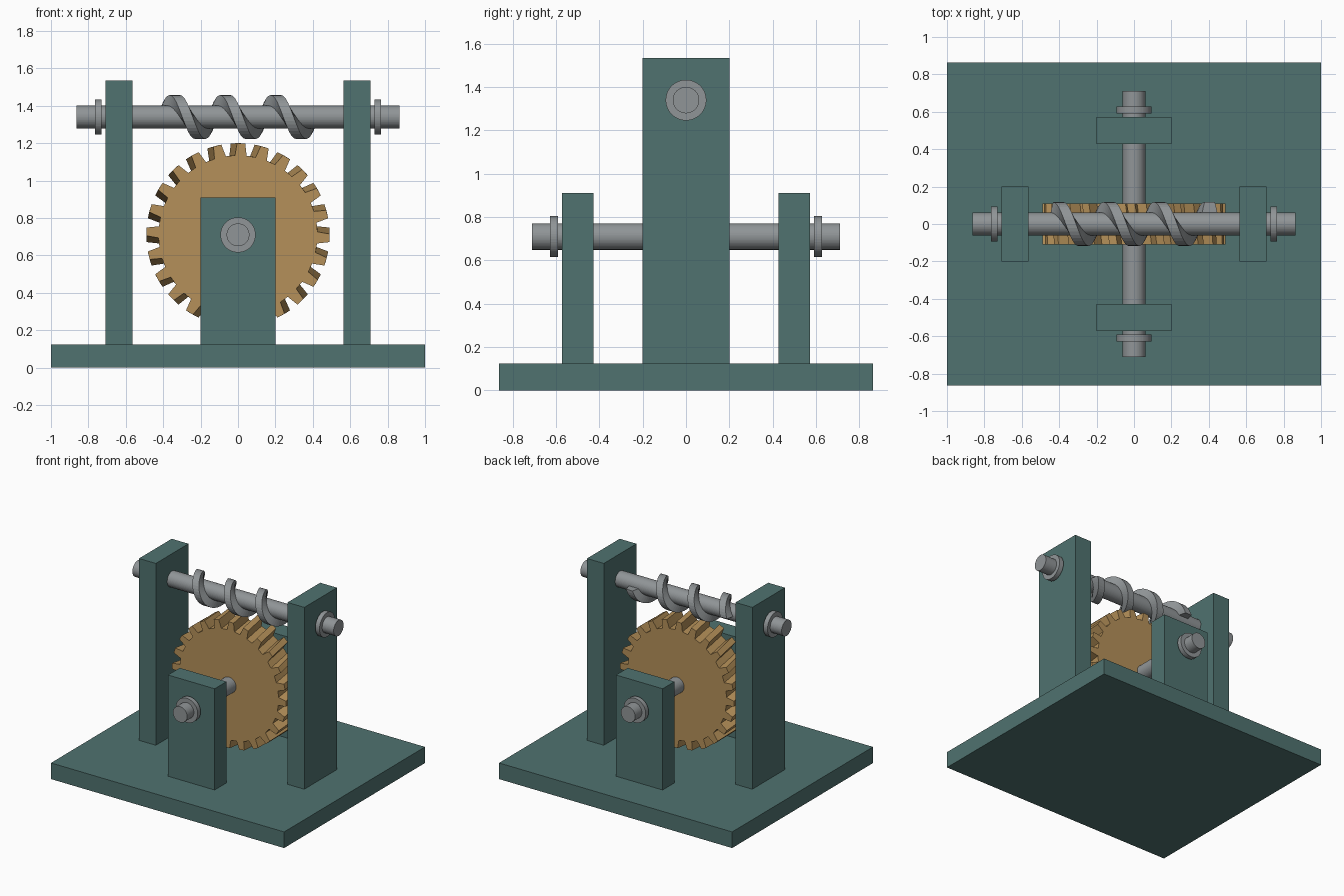
import bpy, bmesh
from math import sin, cos, pi, tau
from mathutils import Matrix

if "Cube" in bpy.data.objects:
    bpy.data.objects.remove(bpy.data.objects["Cube"])


def material(name, rgb):
    m = bpy.data.materials.new(name)
    m.diffuse_color = (*rgb, 1)
    m.use_nodes = True
    m.node_tree.nodes["Principled BSDF"].inputs["Base Color"].default_value = m.diffuse_color
    return m


GREEN = material("green_paint", (0.08, 0.17, 0.16))
BRASS = material("brass", (0.46, 0.28, 0.10))
STEEL = material("steel", (0.28, 0.30, 0.31))


def finish(bm, name, mat):
    bmesh.ops.recalc_face_normals(bm, faces=bm.faces[:])
    me = bpy.data.meshes.new(name)
    bm.to_mesh(me)
    bm.free()
    me.materials.append(mat)
    ob = bpy.data.objects.new(name, me)
    bpy.context.collection.objects.link(ob)
    return ob


def box(name, center, size, mat):
    bm = bmesh.new()
    bmesh.ops.create_cube(bm, size=1, matrix=Matrix.Translation(center) @ Matrix.Diagonal((*size, 1)))
    return finish(bm, name, mat)


def rod(name, center, radius, length, axis):
    bm = bmesh.new()
    rot = Matrix.Rotation(pi / 2, 4, 'Y' if axis == 'x' else 'X')
    bmesh.ops.create_cone(bm, cap_ends=True, segments=48, radius1=radius, radius2=radius,
                          depth=length, matrix=Matrix.Translation(center) @ rot)
    return finish(bm, name, STEEL)


def loft(name, rings, mat):
    # Skin closed rings of points and cap both ends
    bm = bmesh.new()
    loops = [[bm.verts.new(p) for p in ring] for ring in rings]
    for a, b in zip(loops, loops[1:]):
        for i in range(len(a)):
            j = (i + 1) % len(a)
            bm.faces.new((a[i], a[j], b[j], b[i]))
    bm.faces.new(loops[0])
    bm.faces.new(loops[-1][::-1])
    return finish(bm, name, mat)


WORM_Z, WHEEL_Z = 1.34, 0.71

# Base and bearing posts
box("base_plate", (0, 0, 0.0625), (2, 1.726, 0.125), GREEN)
for s, side, end in ((-1, "left", "front"), (1, "right", "back")):
    box(f"worm_post_{side}", (s * 0.637, 0, 0.825), (0.144, 0.4, 1.42), GREEN)
    box(f"wheel_post_{end}", (0, s * 0.5, 0.5125), (0.4, 0.144, 0.795), GREEN)
    rod(f"worm_collar_{side}", (s * 0.747, 0, WORM_Z), 0.094, 0.036, 'x')
    rod(f"wheel_collar_{end}", (0, s * 0.61, WHEEL_Z), 0.094, 0.036, 'y')

# Shafts
rod("worm_shaft", (0, 0, WORM_Z), 0.061, 1.726, 'x')
rod("wheel_shaft", (0, 0, WHEEL_Z), 0.061, 1.42, 'y')

# Worm wheel with slanted teeth
TEETH, TWIST = 24, 0.07
profile = ((-0.28, 0.425), (-0.17, 0.49), (0.17, 0.49), (0.28, 0.425))
rings = []
for k in range(5):
    t = k / 4 - 0.5
    ring = []
    for n in range(TEETH):
        for off, r in profile:
            a = (n + off) * tau / TEETH + t * TWIST
            ring.append((r * cos(a), t * 0.22, WHEEL_Z + r * sin(a)))
    rings.append(ring)
loft("worm_wheel", rings, BRASS)

# Helical worm thread, three turns
section = ((-0.042, 0.055), (-0.028, 0.117), (0.028, 0.117), (0.042, 0.055))
steps = 108
rings = []
for k in range(steps + 1):
    a = 3 * tau * k / steps
    x = -0.405 + 0.81 * k / steps
    rings.append([(x + dx, r * cos(a), WORM_Z + r * sin(a)) for dx, r in section])
loft("worm_thread", rings, STEEL)
